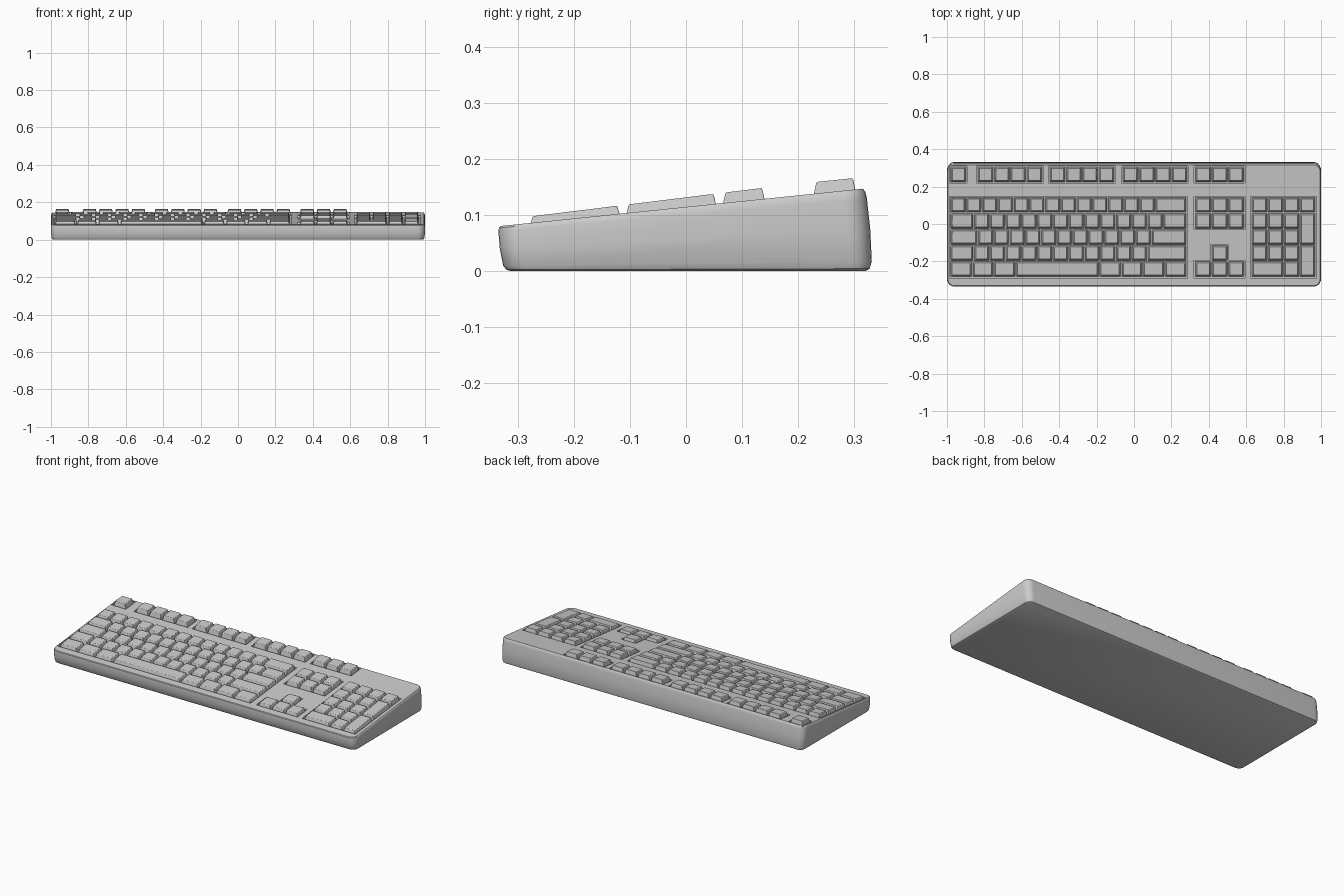
import bpy, bmesh, math

if "Cube" in bpy.data.objects:
    bpy.data.objects.remove(bpy.data.objects["Cube"])

grey = bpy.data.materials.new("plastic_grey")
grey.diffuse_color = (0.6, 0.6, 0.6, 1)
grey.use_nodes = True
grey.node_tree.nodes["Principled BSDF"].inputs["Base Color"].default_value = grey.diffuse_color


def deck(y):
    """Height of the sloping top surface."""
    return 0.1145 + 0.103 * y


def make_object(name, bm):
    bmesh.ops.recalc_face_normals(bm, faces=bm.faces)
    mesh = bpy.data.meshes.new(name)
    bm.to_mesh(mesh)
    bm.free()
    mesh.materials.append(grey)
    ob = bpy.data.objects.new(name, mesh)
    bpy.context.collection.objects.link(ob)
    return ob


def activate(ob):
    bpy.ops.object.select_all(action='DESELECT')
    ob.select_set(True)
    bpy.context.view_layer.objects.active = ob


def sloped_box(bm, x0, x1, y0, y1, low, high, inset=0.0):
    """Box that follows the deck slope; low / high are offsets from the deck."""
    rings = []
    for i, off in ((0, low), (inset, high)):
        pts = [(x0 + i, y0 + i), (x1 - i, y0 + i), (x1 - i, y1 - i), (x0 + i, y1 - i)]
        rings.append([bm.verts.new((x, y, deck(y) + (off(y) if callable(off) else off)))
                      for x, y in pts])
    a, b = rings
    bm.faces.new(a[::-1])
    bm.faces.new(b)
    for k in range(4):
        n = (k + 1) % 4
        bm.faces.new((a[k], a[n], b[n], b[k]))


# ---- case: stacked rounded rectangles, leaning back slightly
bm = bmesh.new()
levels = [(0, .016), (.03, .008), (.12, .003), (.5, 0), (.88, .0005), (.96, .002), (1, .006)]
SEG, RAD = 6, 0.04
rings = []
for f, inset in levels:
    ring = []
    for q, (sx, sy) in enumerate(((1, 1), (-1, 1), (-1, -1), (1, -1))):
        for s in range(SEG + 1):
            a = math.radians(90 * (q + s / SEG))
            r = RAD - inset
            x = sx * (1 - RAD) + r * math.cos(a)
            y = sy * (0.332 - RAD) + r * math.sin(a)
            z = f * (0.1137 + 0.102 * y)
            ring.append(bm.verts.new((x, y + 0.004 - 0.1 * z, z)))
    rings.append(ring)
n = len(rings[0])
for a, b in zip(rings, rings[1:]):
    for k in range(n):
        bm.faces.new((a[k], a[(k + 1) % n], b[(k + 1) % n], b[k]))
bm.faces.new(rings[0][::-1])
bm.faces.new(rings[-1])
case = make_object("case", bm)

# ---- layout
ROWS = [-0.241, -0.155, -0.0695, 0.0165, 0.103, 0.265]   # row centres, front to back
HALF = 0.043
FLOOR = -0.014
MAIN_X, MAIN_U = -0.983, 0.0843
FKEY_X, FKEY_U = (-0.837, -0.452, -0.062), 0.087
NAV_X, NAV_U = 0.326, 0.088
PAD_X, PAD_U = 0.628, 0.0857

# ---- wells that the key groups sit in
bm = bmesh.new()


def well(x0, x1, r0, r1):
    m = 0.004
    sloped_box(bm, x0 - m, x1 + m, ROWS[r0] - HALF - m, ROWS[r1] + HALF + m * 0.4, FLOOR, 0.05)


well(MAIN_X, MAIN_X + 15 * MAIN_U, 0, 4)
well(MAIN_X, MAIN_X + FKEY_U, 5, 5)
for x in FKEY_X:
    well(x, x + 4 * FKEY_U, 5, 5)
well(NAV_X, NAV_X + 3 * NAV_U, 5, 5)
well(NAV_X, NAV_X + 3 * NAV_U, 3, 4)
well(NAV_X, NAV_X + 3 * NAV_U, 0, 0)
well(NAV_X + NAV_U, NAV_X + 2 * NAV_U, 1, 1)
well(PAD_X, PAD_X + 4 * PAD_U, 0, 4)
cutter = make_object("well_cutter", bm)
cutter.hide_render = True
mod = case.modifiers.new("wells", 'BOOLEAN')
mod.operation = 'DIFFERENCE'
mod.solver = 'EXACT'
mod.use_self = True
mod.object = cutter
activate(case)
bpy.ops.object.modifier_apply(modifier=mod.name)
bpy.data.objects.remove(cutter)
bpy.ops.object.shade_smooth_by_angle(angle=math.radians(35))


# ---- keys
def rise(y):
    """Key height above the deck, growing towards the back."""
    return min(0.0205, 0.013 + 0.02 * (y + 0.2))


def key(bm, x0, x1, r0, r1):
    g = 0.0025
    sloped_box(bm, x0 + g, x1 - g, ROWS[r0] - HALF + g, ROWS[r1] + HALF - g,
               FLOOR - 0.002, rise, 0.008)


def key_row(bm, x, row, widths, unit):
    for w in widths:
        key(bm, x, x + w * unit, row, row)
        x += w * unit


def finish_keys(name, bm):
    ob = make_object(name, bm)
    bev = ob.modifiers.new("soft_edges", 'BEVEL')
    bev.width = 0.0025
    bev.segments = 2
    activate(ob)
    bpy.ops.object.shade_smooth_by_angle(angle=math.radians(35))


# typing keys
bm = bmesh.new()
main_rows = [
    [1.4, 1.35, 1.4, 5.3, 1.4, 1.35, 1.4, 1.4],
    [1.5] + [1] * 11 + [2.5],
    [1.75] + [1] * 11 + [2.25],
    [1.5] + [1] * 12 + [1.5],
    [1] * 13 + [2],
]
for r, widths in enumerate(main_rows):
    key_row(bm, MAIN_X, r, widths, MAIN_U)
finish_keys("typing_keys", bm)

# function keys
bm = bmesh.new()
key_row(bm, MAIN_X, 5, [1], FKEY_U)
for x in FKEY_X:
    key_row(bm, x, 5, [1] * 4, FKEY_U)
finish_keys("function_keys", bm)

# navigation and arrow keys
bm = bmesh.new()
for r in (0, 3, 4, 5):
    key_row(bm, NAV_X, r, [1] * 3, NAV_U)
key_row(bm, NAV_X + NAV_U, 1, [1], NAV_U)
finish_keys("navigation_keys", bm)

# number pad
bm = bmesh.new()
key_row(bm, PAD_X, 0, [2, 1], PAD_U)
for r in (1, 2, 3):
    key_row(bm, PAD_X, r, [1] * 3, PAD_U)
key_row(bm, PAD_X, 4, [1] * 4, PAD_U)
for r in (0, 2):
    key(bm, PAD_X + 3 * PAD_U, PAD_X + 4 * PAD_U, r, r + 1)
finish_keys("number_pad_keys", bm)
